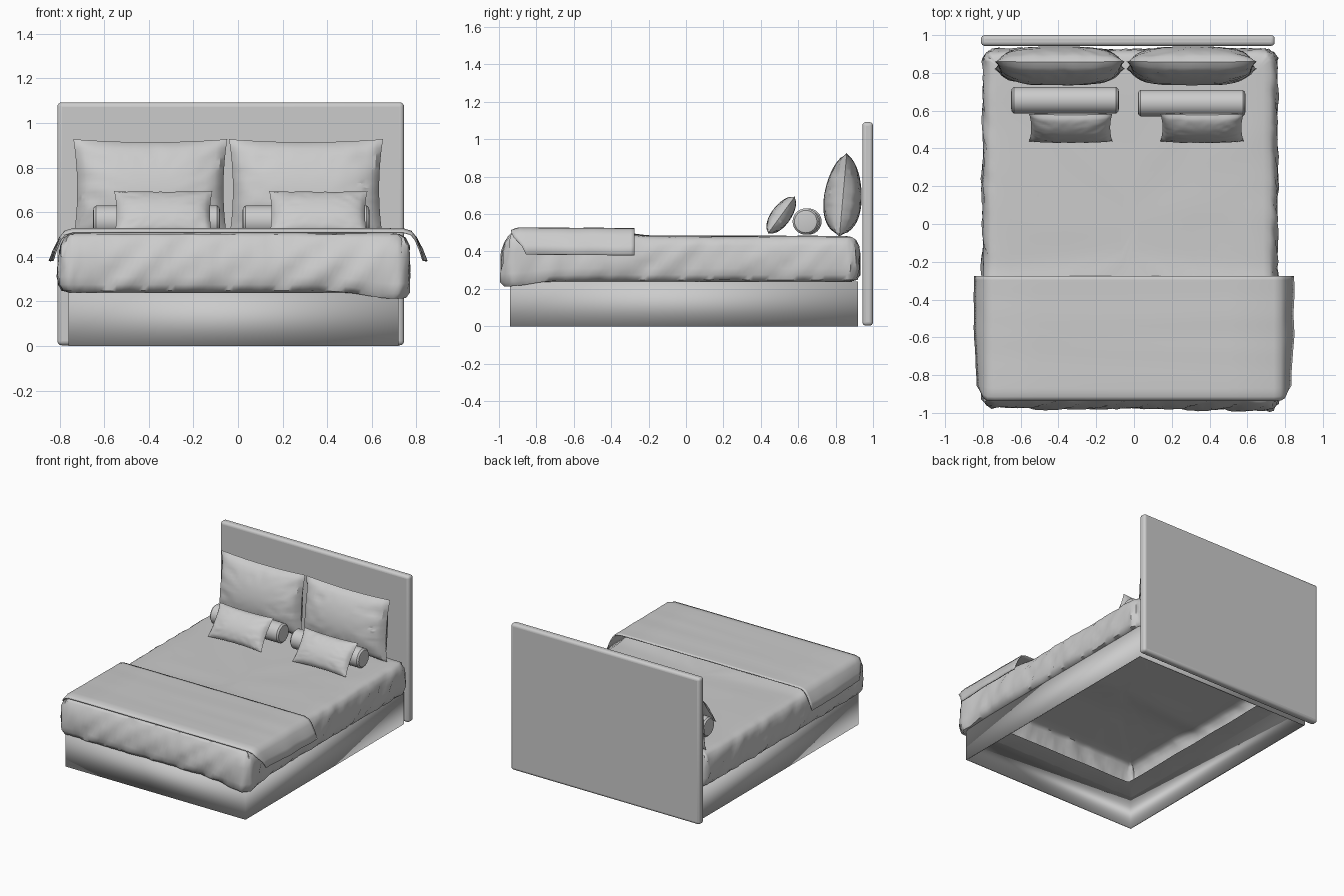
import bpy, bmesh, math
from mathutils import Vector, Matrix, noise

cube = bpy.data.objects.get("Cube")
if cube:
    bpy.data.objects.remove(cube, do_unlink=True)

GREY = (0.6, 0.6, 0.6, 1)
mat = bpy.data.materials.new("light grey")
mat.use_nodes = True
mat.diffuse_color = GREY
mat.node_tree.nodes["Principled BSDF"].inputs["Base Color"].default_value = GREY


def finish(name, bm, angle=35):
    """Turn a bmesh into a named, shaded object."""
    bmesh.ops.recalc_face_normals(bm, faces=bm.faces)
    mesh = bpy.data.meshes.new(name)
    bm.to_mesh(mesh)
    bm.free()
    mesh.materials.append(mat)
    obj = bpy.data.objects.new(name, mesh)
    bpy.context.collection.objects.link(obj)
    bpy.ops.object.select_all(action="DESELECT")
    obj.select_set(True)
    bpy.context.view_layer.objects.active = obj
    bpy.ops.object.shade_smooth_by_angle(angle=math.radians(angle))
    return obj


def box(lo, hi):
    bm = bmesh.new()
    lo, hi = Vector(lo), Vector(hi)
    bmesh.ops.create_cube(bm, size=1, matrix=Matrix.Translation((lo + hi) / 2)
                          @ Matrix.Diagonal((*(hi - lo), 1)))
    return bm


def add_grid(bm, rows, closed=False):
    """Skin rows of points with quads; returns the vertex rows."""
    vs = [[bm.verts.new(p) for p in row] for row in rows]
    n = len(vs[0])
    for a, b in zip(vs, vs[1:]):
        for i in range(n if closed else n - 1):
            j = (i + 1) % n
            bm.faces.new((a[i], a[j], b[j], b[i]))
    return vs


def smoothstep(a, b, x):
    t = min(1, max(0, (x - a) / (b - a)))
    return t * t * (3 - 2 * t)


# Headboard: padded panel with rounded edges
head = finish("headboard", box((-0.81, 0.943, 0.003), (0.745, 1.0, 1.092)))
bev = head.modifiers.new("round", "BEVEL")
bev.width, bev.segments = 0.02, 4

# Base: four thin walls, open above and below
bm = box((-0.76, -0.94, 0), (0.72, 0.92, 0.24))
bmesh.ops.delete(bm, geom=[f for f in bm.faces if abs(f.normal.z) > 0.5], context="FACES")
base = finish("base_frame", bm)
sol = base.modifiers.new("walls", "SOLIDIFY")
sol.thickness, sol.offset = 0.012, -1


def ring(hx, hy, r):
    """Rounded rectangle as (point, outward direction) pairs."""
    out = []
    corners = [(1, -1, -90), (1, 1, 0), (-1, 1, 90), (-1, -1, 180)]
    for k, (sx, sy, a0) in enumerate(corners):
        c = Vector((sx * (hx - r), sy * (hy - r), 0))
        for i in range(7):
            a = math.radians(a0 + 15 * i)
            d = Vector((math.cos(a), math.sin(a), 0))
            out.append((c + d * r, d))
        nx, ny, _ = corners[(k + 1) % 4]
        start, end = out[-1][0], Vector((nx * (hx - r), ny * (hy - r), 0)) + d * r
        out += [(start.lerp(end, i / 60), d.copy()) for i in range(1, 60)]
    return out


# Duvet: hollow cover, skinned from hem to top, with hanging folds
profile = [(0.2, 0.242), (0.06, 0.238), (0.02, 0.248), (0.004, 0.275), (0, 0.31),
           (0, 0.35), (0.003, 0.39), (0.01, 0.43), (0.025, 0.462), (0.045, 0.477),
           (0.08, 0.482), (0.15, 0.483), (0.3, 0.483), (0.45, 0.483), (0.6, 0.483), (0.74, 0.483)]
rows = []
for inset, z in profile:
    row = []
    for p, d in ring(0.785 - inset, 0.955 - inset, max(0.07 - inset, 0.015)):
        q = p + Vector((-0.02, -0.025, z))
        side = smoothstep(0.07, 0.0, inset)
        s = (p.x * d.y - p.y * d.x) * 11 + d.x * 7
        fold = noise.noise(Vector((s + z * 14, z * 5, d.y * 3)))
        fine = abs(noise.noise(Vector((s * 2.3 - z * 20, z * 9, d.x * 5))))
        q += d * side * (0.016 * fold - 0.014 * fine)
        q.z += 0.004 * noise.noise(q * 5) * (1 - side)
        # Raised foot end with a fuller front
        foot = smoothstep(-0.2, -0.4, q.y)
        q.z += 0.024 * foot * smoothstep(0.3, 0.48, z)
        if d.y < -0.5:
            q.y += 0.03 * smoothstep(0.36, 0.5, z) * side
        # Loose corner sagging at the foot
        sag = math.exp(-((q.x - 0.7) ** 2 + (q.y + 0.95) ** 2) / 0.03)
        low = smoothstep(0.42, 0.25, z)
        q.z -= 0.045 * sag * low * side
        q += d * 0.012 * sag * side
        row.append(q)
    rows.append(row)
bm = bmesh.new()
skin = add_grid(bm, rows, closed=True)
bm.faces.new(skin[-1])
finish("duvet", bm, 50)

# Throw: folded blanket over the foot with flared flaps
half = [(0.83, 0.38), (0.815, 0.43), (0.795, 0.485), (0.775, 0.51), (0.74, 0.52), (0.5, 0.521), (0.2, 0.521)]
section = half + [(-x, z) for x, z in reversed(half)]
rows = []
for i in range(31):
    t = i / 30
    row = []
    for x, z in section:
        hang = smoothstep(0.52, 0.38, z)
        front = -0.935 + 0.08 * hang
        y = front + (-0.275 - front) * t
        wave = 0.006 * noise.noise(Vector((y * 9, x, z * 4)))
        inward = -0.014 * hang * smoothstep(0.05, 0.5, t)
        row.append(Vector((x + math.copysign(wave * hang + inward, x), y,
                           z + 0.004 * (1 - t) + wave * 0.3 - 0.014 * smoothstep(0.06, 0, t) * (1 - hang))))
    rows.append(row)
bm = bmesh.new()
add_grid(bm, rows)
throw = finish("throw_blanket", bm, 50)
sol = throw.modifiers.new("cloth", "SOLIDIFY")
sol.thickness, sol.offset = 0.008, 0


def pillow(name, centre, width, height, depth, tilt, sag, seed):
    """Stuffed cushion with pointed corners, creases and a seam."""
    bm = bmesh.new()
    n, m = 30, 22
    turn = Matrix.Translation(centre) @ Matrix.Rotation(tilt, 4, "X")
    for face in (-1, 1):
        rows = []
        for j in range(m + 1):
            v = 2 * j / m - 1
            row = []
            for i in range(n + 1):
                u = 2 * i / n - 1
                x = u * width / 2 * (1 - 0.05 * (1 - v * v) * u * u)
                z = v * height / 2 * (1 - 0.06 * (1 - u * u) * v * v)
                puff = max(0, (1 - u ** 4) * (1 - v * v)) ** 0.55 * (1 - sag * v)
                a = math.atan2(v, u)
                crease = abs(noise.noise(Vector((a * 3 + seed, u * 2.5, v * 2.5 + face))))
                puff *= 1 - 0.3 * crease * min(1, u * u + v * v)
                row.append(turn @ Vector((x, face * depth / 2 * puff, z)))
            rows.append(row)
        add_grid(bm, rows)
    bmesh.ops.remove_doubles(bm, verts=bm.verts, dist=0.0005)
    finish(name, bm, 30)


def bolster(name, x0, x1, y):
    """Cylindrical cushion with softened ends."""
    bm = bmesh.new()
    ends = [(0, 0.045), (0.003, 0.06), (0.014, 0.07)]
    stations = [(x0 + d, r) for d, r in ends] + [(x1 - d, r) for d, r in reversed(ends)]
    rows = [[Vector((x, y + r * math.cos(a), 0.56 + r * math.sin(a)))
             for a in (math.tau * k / 32 for k in range(32))] for x, r in stations]
    skin = add_grid(bm, rows, closed=True)
    bm.faces.new(skin[0])
    bm.faces.new(skin[-1])
    finish(name, bm)


# Cushions, one set on each half of the bed
for side, x, bx, by, sx, seed in (("right", -0.393, -0.65, 0.655, -0.335, 1),
                                  ("left", 0.305, 0.02, 0.64, 0.36, 6)):
    pillow(side + "_pillow", (x, 0.84, 0.703), 0.69, 0.45, 0.2, math.radians(-5), 0.2, seed)
    bolster(side + "_bolster", bx, bx + 0.57, by)
    pillow(side + "_small_cushion", (sx, 0.51, 0.595), 0.44, 0.245, 0.105,
           math.radians(-36), 0.05, seed + 3)
